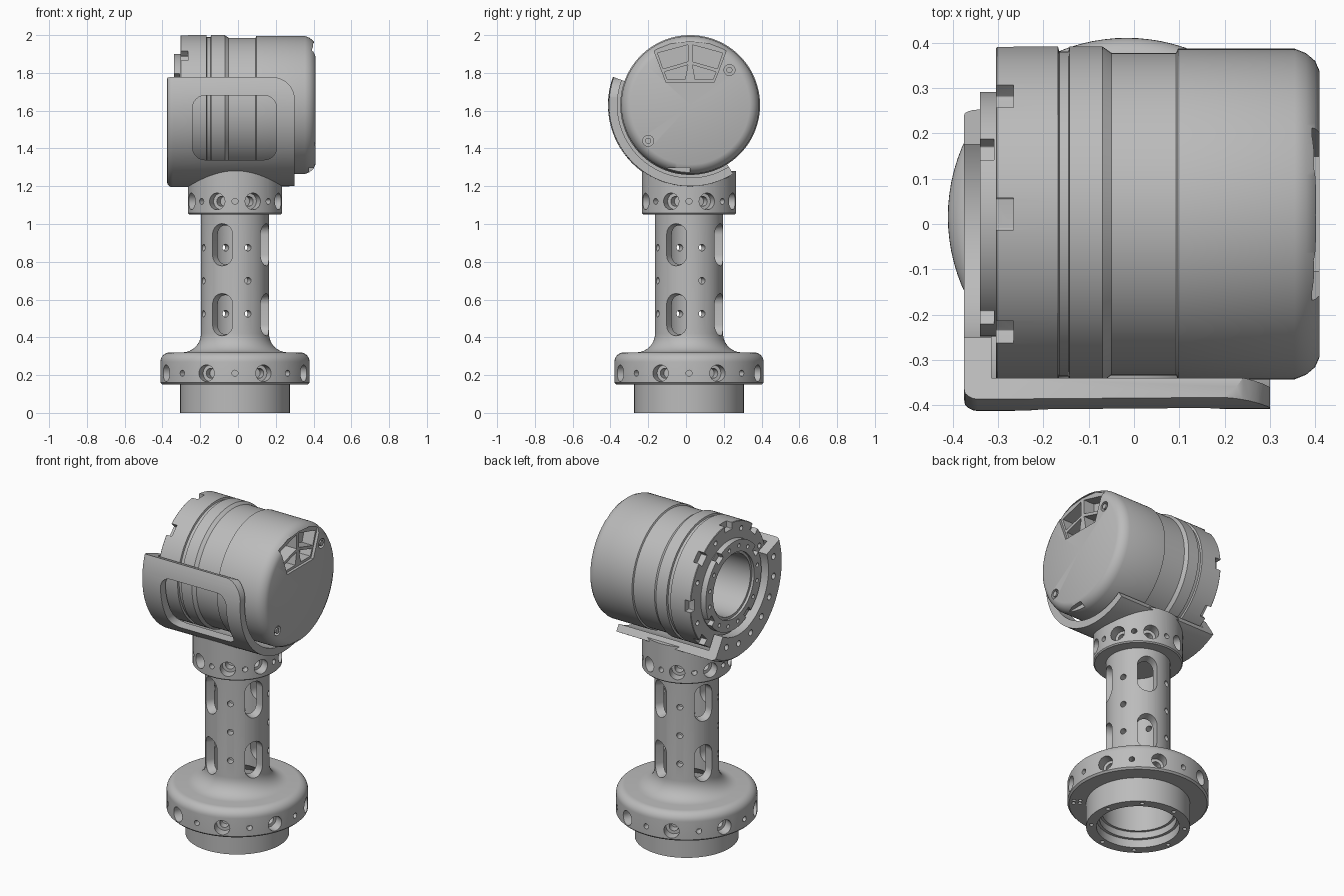
import bpy, bmesh
from math import sin, cos, pi, radians
from mathutils import Matrix

if "Cube" in bpy.data.objects:
    bpy.data.objects.remove(bpy.data.objects["Cube"])

grey = bpy.data.materials.new("machined_grey")
grey.use_nodes = True
grey.diffuse_color = (0.5, 0.5, 0.5, 1)
grey.node_tree.nodes["Principled BSDF"].inputs["Base Color"].default_value = (0.5, 0.5, 0.5, 1)

# Local z becomes world x, local (x, y) becomes world (y, z)
ALONG_X = Matrix(((0, 0, 1, 0), (1, 0, 0, 0), (0, 1, 0, 0), (0, 0, 0, 1)))
# Local z becomes world -y, local (x, y) becomes world (x, z)
TO_FRONT = Matrix.Rotation(pi / 2, 4, 'X')
POST = Matrix.Translation((-0.016, 0.016, 0))
DRUM_Y, DRUM_Z = 0.022, 1.63
DRUM = Matrix.Translation((0, DRUM_Y, DRUM_Z)) @ ALONG_X


def arc(cx, cy, r, a0, a1, n=8):
    """Points along an arc, angles in degrees."""
    angles = [radians(a0 + (a1 - a0) * i / n) for i in range(n + 1)]
    return [(cx + r * cos(a), cy + r * sin(a)) for a in angles]


def rounded(cx, cy, w, h, r):
    """Rounded rectangle outline."""
    pts = []
    for k, (sx, sy) in enumerate(((1, 1), (-1, 1), (-1, -1), (1, -1))):
        pts += arc(cx + sx * (w / 2 - r), cy + sy * (h / 2 - r), r, 90 * k, 90 * k + 90)
    return pts


def lathe(bm, profile, mat, segs=96, span=None, closed=False):
    """Turn a (radius, height) profile about local z; span gives a partial sweep."""
    a0, a1 = span or (0, 360)
    count = segs + 1 if span else segs
    rows = []
    for r, h in profile:
        if r == 0:
            rows.append([bm.verts.new(mat @ Matrix.Translation((0, 0, h)).translation)] * count)
            continue
        row = []
        for i in range(count):
            a = radians(a0 + (a1 - a0) * i / segs)
            row.append(bm.verts.new((mat @ Matrix.Translation((r * cos(a), r * sin(a), h))).translation))
        rows.append(row)
    for j in range(len(rows) if closed else len(rows) - 1):
        p, q = rows[j], rows[(j + 1) % len(rows)]
        for i in range(segs):
            k = (i + 1) % count
            bm.faces.new(list(dict.fromkeys((p[i], p[k], q[k], q[i]))))
    if span:
        bm.faces.new([row[0] for row in rows])
        bm.faces.new([row[-1] for row in rows])


def prism(bm, pts, lo, hi, mat, low_pts=None):
    """Extrude an outline along local z, optionally tapering to another outline."""
    ends = []
    for outline, z in ((low_pts or pts, lo), (pts, hi)):
        ends.append([bm.verts.new((mat @ Matrix.Translation((x, y, z))).translation) for x, y in outline])
    n = len(pts)
    for i in range(n):
        k = (i + 1) % n
        bm.faces.new((ends[0][i], ends[0][k], ends[1][k], ends[1][i]))
    bm.faces.new(ends[0])
    bm.faces.new(ends[1])


def hole(bm, r, lo, hi, mat, segs=20):
    lathe(bm, [(0, lo), (r, lo), (r, hi), (0, hi)], mat, segs)


def finish(bm, name):
    bmesh.ops.recalc_face_normals(bm, faces=bm.faces)
    mesh = bpy.data.meshes.new(name)
    bm.to_mesh(mesh)
    bm.free()
    ob = bpy.data.objects.new(name, mesh)
    mesh.materials.append(grey)
    bpy.context.collection.objects.link(ob)
    return ob


def cut(ob, bm):
    """Subtract the cutter mesh from the object and discard the cutter."""
    cutter = finish(bm, "cutter")
    mod = ob.modifiers.new("cut", 'BOOLEAN')
    mod.operation, mod.solver, mod.object = 'DIFFERENCE', 'EXACT', cutter
    bpy.context.view_layer.objects.active = ob
    bpy.ops.object.modifier_apply(modifier="cut")
    bpy.data.objects.remove(cutter)


def smooth(ob):
    bpy.ops.object.select_all(action='DESELECT')
    ob.select_set(True)
    bpy.context.view_layer.objects.active = ob
    bpy.ops.object.shade_smooth_by_angle(angle=radians(28))


def radial(angle, z):
    """Frame on the post axis whose local z points outward at the angle."""
    return POST @ Matrix.Translation((0, 0, z)) @ Matrix.Rotation(radians(angle), 4, 'Z') @ ALONG_X


# Hollow post: spigot, wide flange, column and collar
bm = bmesh.new()
profile = [(0, 1.03), (0.13, 1.03), (0.13, 0.36), (0.2, 0.3), (0.2, 0.09), (0.215, 0.09), (0.215, 0.05),
           (0.232, 0.05), (0.232, 0), (0.29, 0), (0.29, 0.15), (0.385, 0.15), (0.395, 0.16)]
profile += arc(0.345, 0.27, 0.05, 0, 90) + arc(0.28, 0.42, 0.1, 270, 180)
profile += [(0.18, 1.05), (0.243, 1.05), (0.25, 1.057), (0.25, 1.28), (0, 1.28)]
lathe(bm, profile, POST)
post = finish(bm, "post")

bm = bmesh.new()
# Counterbored and small holes round the flange and the collar
for z, r in ((0.21, 0.395), (1.12, 0.25)):
    for k in range(8):
        lathe(bm, [(0, r - 0.11), (0.026, r - 0.11), (0.026, r - 0.06), (0.044, r - 0.06),
                   (0.044, r + 0.03), (0, r + 0.03)], radial(22.5 + 45 * k, z), 24)
        hole(bm, 0.016, r - 0.05, r + 0.03, radial(45 * k, z), 16)
# Column slots and small holes
for k in range(4):
    for z in (0.52, 0.89):
        prism(bm, rounded(0, 0, 0.125, 0.23, 0.0615), 0.08, 0.2,
              radial(67.5 + 90 * k, z), rounded(0, 0, 0.085, 0.19, 0.042))
    for z in (0.525, 0.7, 0.875):
        hole(bm, 0.018, 0.1, 0.2, radial(22.5 + 90 * k, z), 16)
# Screw holes underneath
for k in range(8):
    a = radians(45 * k + 10)
    hole(bm, 0.012, -0.02, 0.03, POST @ Matrix.Translation((0.261 * cos(a), 0.261 * sin(a), 0)), 12)
for a in (-39, -34):
    for r in (0.325, 0.36):
        hole(bm, 0.011, 0.13, 0.175, POST @ Matrix.Translation((r * cos(radians(a)), r * sin(radians(a)), 0)), 12)
cut(post, bm)
# Saddle under the cradle
bm = bmesh.new()
hole(bm, 0.405, -0.6, 0.6, DRUM, 96)
cut(post, bm)
smooth(post)

# Drum housing with stepped bands and a bored output end
bm = bmesh.new()
profile = [(0, 0.2), (0.185, 0.2), (0.185, -0.325), (0.2, -0.325), (0.2, -0.34), (0.27, -0.34), (0.27, -0.305),
           (0.367, -0.305), (0.37, -0.302), (0.37, -0.168), (0.359, -0.165), (0.359, -0.145), (0.37, -0.142),
           (0.37, -0.07), (0.356, -0.05), (0.356, 0.093), (0.365, 0.097), (0.365, 0.355),
           (0.355, 0.38), (0.338, 0.4), (0.315, 0.41), (0, 0.41)]
lathe(bm, profile, DRUM, 128)
drum = finish(bm, "drum_housing")

bm = bmesh.new()
# Edge notches and bolt circles on the output end
for k in range(8):
    turn = DRUM @ Matrix.Rotation(radians(45 * k), 4, 'Z')
    prism(bm, rounded(0.37, 0, 0.08, 0.07, 0.004), -0.35, -0.266, turn)
    bolt = turn @ Matrix.Rotation(radians(22.5), 4, 'Z')
    hole(bm, 0.015, -0.36, -0.28, bolt @ Matrix.Translation((0.325, 0, 0)), 14)
for k in range(4):
    turn = DRUM @ Matrix.Rotation(radians(58 + 90 * k), 4, 'Z')
    prism(bm, rounded(0.265, 0, 0.06, 0.055, 0.004), -0.36, -0.309, turn)
    for a in (22, 45, 68):
        spin = turn @ Matrix.Rotation(radians(a), 4, 'Z')
        hole(bm, 0.012, -0.36, -0.315, spin @ Matrix.Translation((0.235, 0, 0)), 12)
# Shallow fan recess, screw rings and vent slot on the closed end
fan = [(-0.105, 1.75), (-0.17, 1.92), (-0.08, 1.955), (0.02, 1.965)]
fan += [(2 * DRUM_Y - y, z) for y, z in reversed(fan[:3])]
prism(bm, fan, 0.393, 0.45, ALONG_X)
for y, z in ((0.23, 1.815), (-0.2, 1.44)):
    at = Matrix.Translation((0, y, z)) @ ALONG_X
    lathe(bm, [(0.016, 0.385), (0.029, 0.385), (0.029, 0.45), (0.016, 0.45)], at, 24, closed=True)
prism(bm, rounded(-0.045, 1.285, 0.13, 0.03, 0.006), 0.375, 0.45, ALONG_X)
cut(drum, bm)
# Deep pockets inside the fan
bm = bmesh.new()
for pocket in ([(-0.15, 1.905), (0.01, 1.948), (0.01, 1.86), (-0.122, 1.822)],
               [(-0.115, 1.805), (0.01, 1.842), (-0.005, 1.765), (-0.098, 1.765)]):
    prism(bm, pocket, 0.32, 0.45, ALONG_X)
    prism(bm, [(2 * DRUM_Y - y, z) for y, z in pocket], 0.32, 0.45, ALONG_X)
cut(drum, bm)
smooth(drum)

# Curved cradle with an end flange, swept part way round the drum
bm = bmesh.new()
section = [(0.385, 0.3), (0.43, 0.3)] + arc(0.4, -0.345, 0.035, 0, -90, 5)
section += [(0.29, -0.38), (0.29, -0.315), (0.385, -0.315)]
section = [(r, max(x, -0.375)) for r, x in section]
lathe(bm, section, DRUM, 64, span=(160, 302), closed=True)
cradle = finish(bm, "cradle")

bm = bmesh.new()
# Front window, rounded free corner and flange bolt holes
prism(bm, rounded(-0.018, 1.51, 0.445, 0.34, 0.065), 0.15, 0.6, TO_FRONT)
corner = arc(0.18, 1.657, 0.121, 0, 90, 12) + [(0.18, 1.85), (0.36, 1.85), (0.36, 1.657)]
prism(bm, corner, 0.15, 0.6, TO_FRONT)
for k in range(7):
    spin = DRUM @ Matrix.Rotation(radians(170 + 20 * k), 4, 'Z')
    hole(bm, 0.018, -0.42, -0.28, spin @ Matrix.Translation((0.345, 0, 0)), 16)
cut(cradle, bm)
smooth(cradle)
